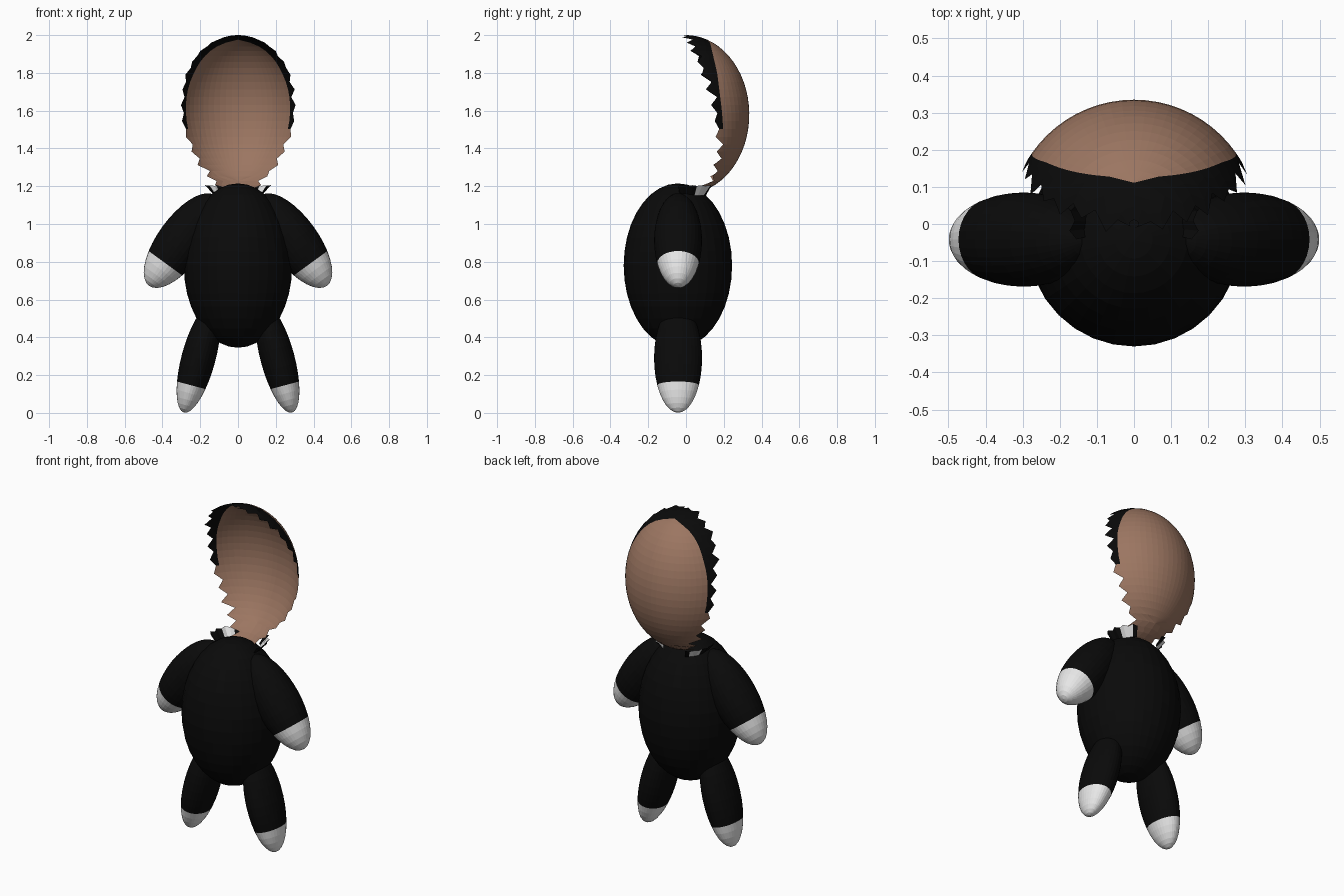
import bpy, bmesh, math, random
from mathutils import Matrix, Vector

if "Cube" in bpy.data.objects:
    bpy.data.objects.remove(bpy.data.objects["Cube"])

random.seed(4)


def material(name, rgb):
    m = bpy.data.materials.new(name)
    m.diffuse_color = (*rgb, 1)
    m.use_nodes = True
    m.node_tree.nodes["Principled BSDF"].inputs["Base Color"].default_value = m.diffuse_color
    return m


BLACK = material("black", (0.003, 0.003, 0.003))
WHITE = material("white", (0.8, 0.8, 0.8))
SKIN = material("brown skin", (0.33, 0.18, 0.12))


def finish(bm, name, mats):
    me = bpy.data.meshes.new(name)
    bm.to_mesh(me)
    bm.free()
    for m in mats:
        me.materials.append(m)
    ob = bpy.data.objects.new(name, me)
    bpy.context.collection.objects.link(ob)
    return ob


def ellipsoid(name, centre, radii, tilt=0, tip=None):
    """Faceted ellipsoid; faces below local height `tip` are white."""
    bm = bmesh.new()
    bmesh.ops.create_uvsphere(bm, u_segments=32, v_segments=18, radius=1)
    for f in bm.faces:
        if tip is not None and f.calc_center_median().z < tip:
            f.material_index = 1
    bm.transform(Matrix.Translation(centre)
                 @ Matrix.Rotation(math.radians(tilt), 4, 'Y')
                 @ Matrix.Diagonal((*radii, 1)))
    return finish(bm, name, [BLACK, WHITE])


def lerp_table(table, z):
    """Piecewise linear lookup in a list of (z, value), z descending."""
    for (z0, v0), (z1, v1) in zip(table, table[1:]):
        if z >= z1:
            return v0 + (v1 - v0) * min(1, max(0, (z0 - z) / (z0 - z1)))
    return table[-1][1]


# body, arms with white hands, legs with white feet
ellipsoid("body", (0, -0.043, 0.78), (0.287, 0.287, 0.435))
for side, s in (("right", 1), ("left", -1)):
    ellipsoid(side + "_arm", (s * 0.297, -0.042, 0.912),
              (0.127, 0.127, 0.296), -36 * s, -0.5)
    ellipsoid(side + "_leg", (s * 0.209, -0.042, 0.29),
              (0.09, 0.127, 0.298), -15 * s, -0.5)

# head: open-fronted shell with a torn edge and a strip of hair along it
R, RZ, CZ = 0.335, 0.42, 1.58
EDGE = [(2.0, 0.0), (1.95, 0.04), (1.85, 0.08), (1.75, 0.12), (1.65, 0.16),
        (1.5, 0.17), (1.4, 0.19), (1.25, 0.16), (1.2, 0.11), (1.17, 0.04),
        (1.16, -0.02)]
HAIRLINE = [(2.0, 0.125), (1.97, 0.125), (1.8, 0.165), (1.6, 0.19), (1.5, 0.197)]
RINGS, HAIR_COLS, SKIN_COLS = 30, 3, 20
bm = bmesh.new()
rows = []
for i in range(RINGS + 1):
    t = math.radians(2 + 174 * i / RINGS)
    z, r = CZ + RZ * math.cos(t), R * math.sin(t)

    def angle(y):
        return math.acos(max(-1, min(1, y / r)))

    hair = angle(lerp_table(HAIRLINE, z))
    left, right = (max(hair, angle(lerp_table(EDGE, z) + (0.012 if i % 2 else -0.02)
                                   + random.uniform(-0.012, 0.008)))
                   for _ in range(2))
    phis = [-left + (left - hair) * k / HAIR_COLS for k in range(HAIR_COLS)]
    phis += [-hair + 2 * hair * k / SKIN_COLS for k in range(SKIN_COLS)]
    phis += [hair + (right - hair) * k / HAIR_COLS for k in range(HAIR_COLS + 1)]
    rows.append([bm.verts.new((r * math.sin(p), r * math.cos(p), z)) for p in phis])
for a, b in zip(rows, rows[1:]):
    for k in range(len(a) - 1):
        f = bm.faces.new((a[k], b[k], b[k + 1], a[k + 1]))
        in_strip = k < HAIR_COLS or k >= HAIR_COLS + SKIN_COLS
        z = f.calc_center_median().z
        f.material_index = 1 if (in_strip and z > 1.52) or z > 1.97 else 0
bmesh.ops.remove_doubles(bm, verts=bm.verts, dist=0.0002)
bmesh.ops.recalc_face_normals(bm, faces=bm.faces)
finish(bm, "head_and_hair", [SKIN, BLACK])

# collar: flared ragged flap on each side of the neck, partly white
for side, s in (("right", 1), ("left", -1)):
    bm = bmesh.new()
    pairs = []
    for k in range(9):
        a = math.radians(-15 + 9 * k)
        top = 0.175 if k % 2 else 0.16
        pairs.append([bm.verts.new((s * r * math.cos(a), r * math.sin(a), z))
                      for r, z in ((0.125, 1.15), (top, 1.16 + top * 0.26))])
    for k, (p, q) in enumerate(zip(pairs, pairs[1:])):
        f = bm.faces.new((p[0], q[0], q[1], p[1]))
        f.material_index = 1 if 4 <= k <= 6 else 0
    finish(bm, side + "_collar", [BLACK, WHITE])
